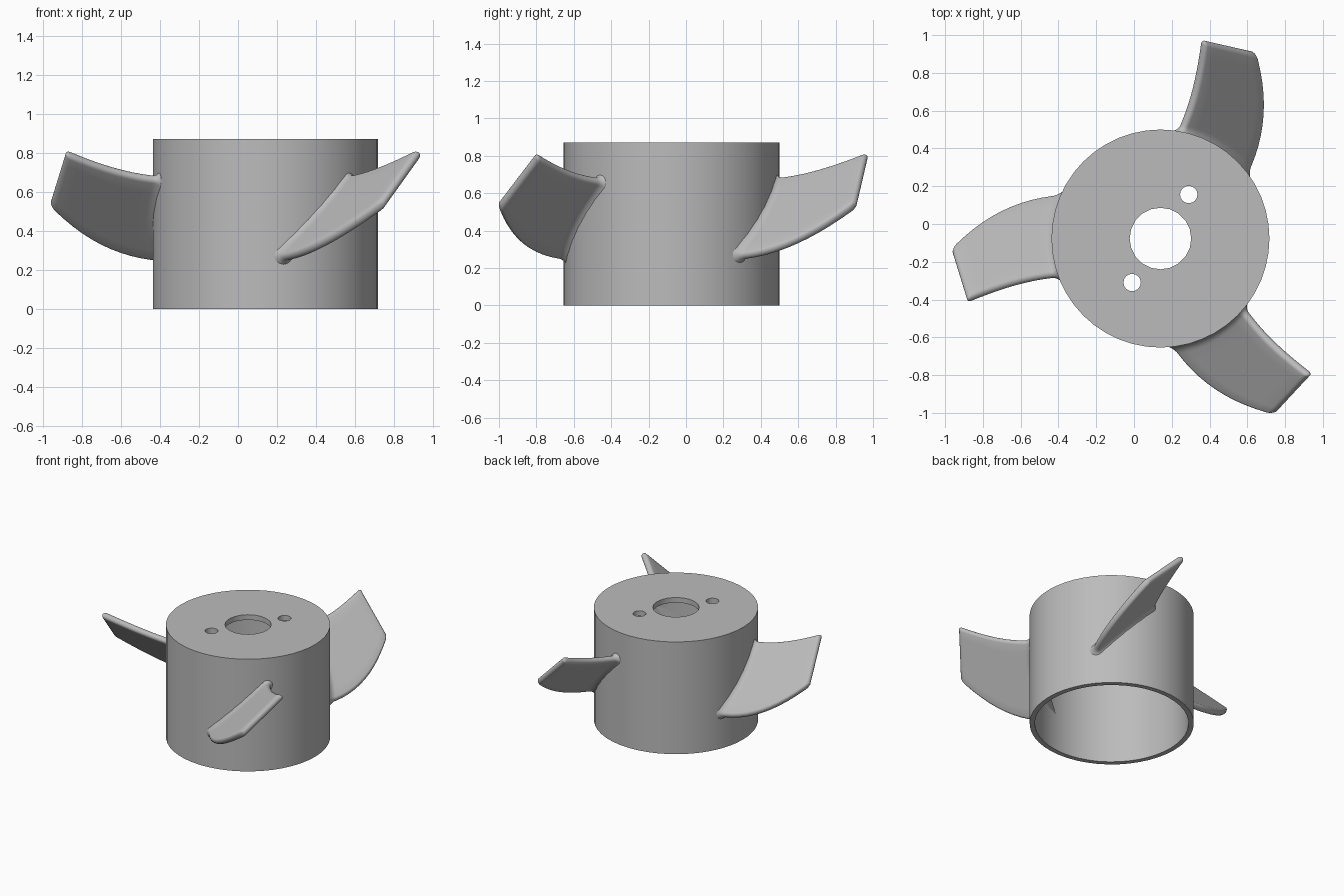
import bpy, bmesh
from math import sin, cos, pi, sqrt, radians
from mathutils import Matrix, Vector

if "Cube" in bpy.data.objects:
    bpy.data.objects.remove(bpy.data.objects["Cube"])

CENTER = Vector((0.14, -0.077, 0))
RADIUS, INNER, HEIGHT, CAP = 0.577, 0.54, 0.87, 0.04

grey = bpy.data.materials.new("plain grey")
grey.use_nodes = True
grey.diffuse_color = (0.5, 0.5, 0.5, 1)
grey.node_tree.nodes["Principled BSDF"].inputs["Base Color"].default_value = (0.5, 0.5, 0.5, 1)


def make_object(name, bm):
    bmesh.ops.recalc_face_normals(bm, faces=bm.faces)
    mesh = bpy.data.meshes.new(name)
    bm.to_mesh(mesh)
    bm.free()
    obj = bpy.data.objects.new(name, mesh)
    bpy.context.collection.objects.link(obj)
    mesh.materials.append(grey)
    return obj


def select_only(obj):
    bpy.ops.object.select_all(action='DESELECT')
    obj.select_set(True)
    bpy.context.view_layer.objects.active = obj


def smooth(obj, angle):
    select_only(obj)
    bpy.ops.object.shade_smooth_by_angle(angle=radians(angle))


def cylinder(name, radius, low, high, sides, x=0, y=0):
    bm = bmesh.new()
    bmesh.ops.create_cone(bm, cap_ends=True, segments=sides, radius1=radius, radius2=radius,
                          depth=high - low,
                          matrix=Matrix.Translation(CENTER + Vector((x, y, (low + high) / 2))))
    return make_object(name, bm)


# Hub: a cup open at the bottom, with a shaft hole and two screw holes in its top
hub = cylinder("hub", RADIUS, 0, HEIGHT, 48)
cutters = [cylinder("hollow_cutter", INNER, -0.1, HEIGHT - CAP, 48),
           cylinder("shaft_cutter", 0.163, HEIGHT - 0.2, 1, 20)]
for side in (1, -1):
    cutters.append(cylinder("screw_cutter", 0.046, HEIGHT - 0.2, 1, 16, side * 0.15, side * 0.233))
for cutter in cutters:
    cut = hub.modifiers.new("cut", 'BOOLEAN')
    cut.object = cutter
    cut.solver = 'EXACT'
    select_only(hub)
    bpy.ops.object.modifier_apply(modifier=cut.name)
    bpy.data.objects.remove(cutter)
smooth(hub, 30)


# Blades: rounded sections swept from the hub wall to a slanted tip
def mix(a, b, t):
    return a + (b - a) * t


THICK, FILLET, CHORD_STEPS, ARC_STEPS = 0.024, 0.04, 8, 8


def section_shape():
    """Chord position and offset direction (chordwise, normal) around one section."""
    inner = [i / CHORD_STEPS for i in range(1, CHORD_STEPS)]
    arc = [pi * i / ARC_STEPS for i in range(ARC_STEPS + 1)]
    return ([(1, sin(a), cos(a)) for a in arc] + [(w, 0, -1) for w in reversed(inner)]
            + [(0, -sin(a), -cos(a)) for a in arc] + [(w, 0, 1) for w in inner])


def blade_point(s, w, along, normal, r):
    root_v, tip_v = mix(-0.18, 0.205, w), mix(-0.315, -0.072, w)
    bow = mix(0.025, 0.065, w) * 4 * s * (1 - s)
    middle = mix(root_v, tip_v, s) + bow
    v = middle + r * (along + normal) / sqrt(2)
    z = 0.475 - middle + r * (normal - along) / sqrt(2)
    u = mix(sqrt(0.56 ** 2 - v * v), mix(1.025, 1.1, w), s)
    return Vector((-u, v, z))


def make_blade(name, angle):
    # Span positions with radii: flared root, even body, rounded tip
    spans = []
    for i in range(6):
        t = i / 5
        spans.append((0.11 * t, THICK + FILLET * (1 - t) ** 2.5))
    spans += [(mix(0.11, 0.96, i / 10), THICK) for i in range(1, 11)]
    for i in range(1, 5):
        a = radians(20 * i)
        spans.append((0.96 + 0.04 * sin(a), THICK * cos(a)))
    bm = bmesh.new()
    turn = Matrix.Translation(CENTER) @ Matrix.Rotation(angle, 4, 'Z')
    rings = [[bm.verts.new(turn @ blade_point(s, *p, r)) for p in section_shape()]
             for s, r in spans]
    for a, b in zip(rings, rings[1:]):
        for i in range(len(a)):
            bm.faces.new((a[i - 1], a[i], b[i], b[i - 1]))
    bm.faces.new(rings[0])
    bm.faces.new(rings[-1])
    smooth(make_object(name, bm), 40)


for i, name in enumerate(("right_blade", "front_blade", "back_blade")):
    make_blade(name, i * 2 * pi / 3)
